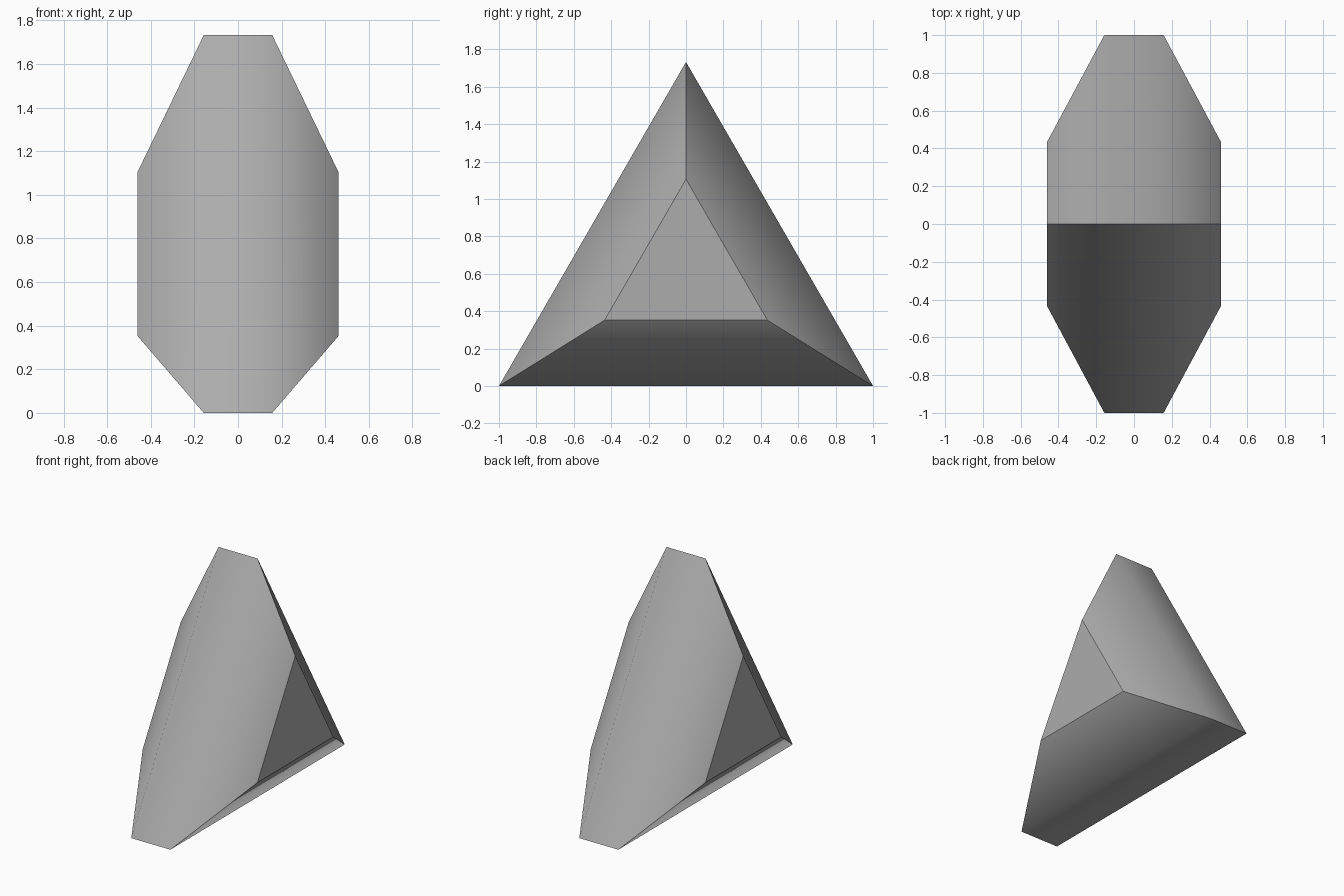
import bpy
import bmesh
from math import sqrt

cube = bpy.data.objects.get("Cube")
if cube:
    bpy.data.objects.remove(cube, do_unlink=True)

# Material
grey = bpy.data.materials.new("mid_grey")
grey.use_nodes = True
colour = (0.415, 0.415, 0.415, 1)
grey.diffuse_color = colour
grey.node_tree.nodes["Principled BSDF"].inputs["Base Color"].default_value = colour

# Triangular rings along x: position, half width, base height
RINGS = [(-0.46, 0.435, 0.352), (-0.157, 1, 0), (0.157, 1, 0), (0.46, 0.435, 0.352)]

bm = bmesh.new()
rings = []
for x, half, base in RINGS:
    corners = [(-half, base), (half, base), (0, base + half * sqrt(3))]
    rings.append([bm.verts.new((x, y, z)) for y, z in corners])

# Flat end caps
caps = [bm.faces.new(rings[0]), bm.faces.new(rings[-1])]

# Sides and tapers
for a, b in zip(rings, rings[1:]):
    for i in range(3):
        j = (i + 1) % 3
        bm.faces.new((a[i], a[j], b[j], b[i]))
bmesh.ops.recalc_face_normals(bm, faces=bm.faces)

# Smooth only where each side rolls into its taper
for face in bm.faces:
    face.smooth = face not in caps
for ring in rings[1:3]:
    for i in range(3):
        bm.edges.get((ring[i], ring[(i + 1) % 3])).tag = True
for edge in bm.edges:
    edge.smooth = edge.tag

mesh = bpy.data.meshes.new("tapered_prism")
bm.to_mesh(mesh)
bm.free()
mesh.materials.append(grey)
prism = bpy.data.objects.new("tapered_prism", mesh)
bpy.context.collection.objects.link(prism)
